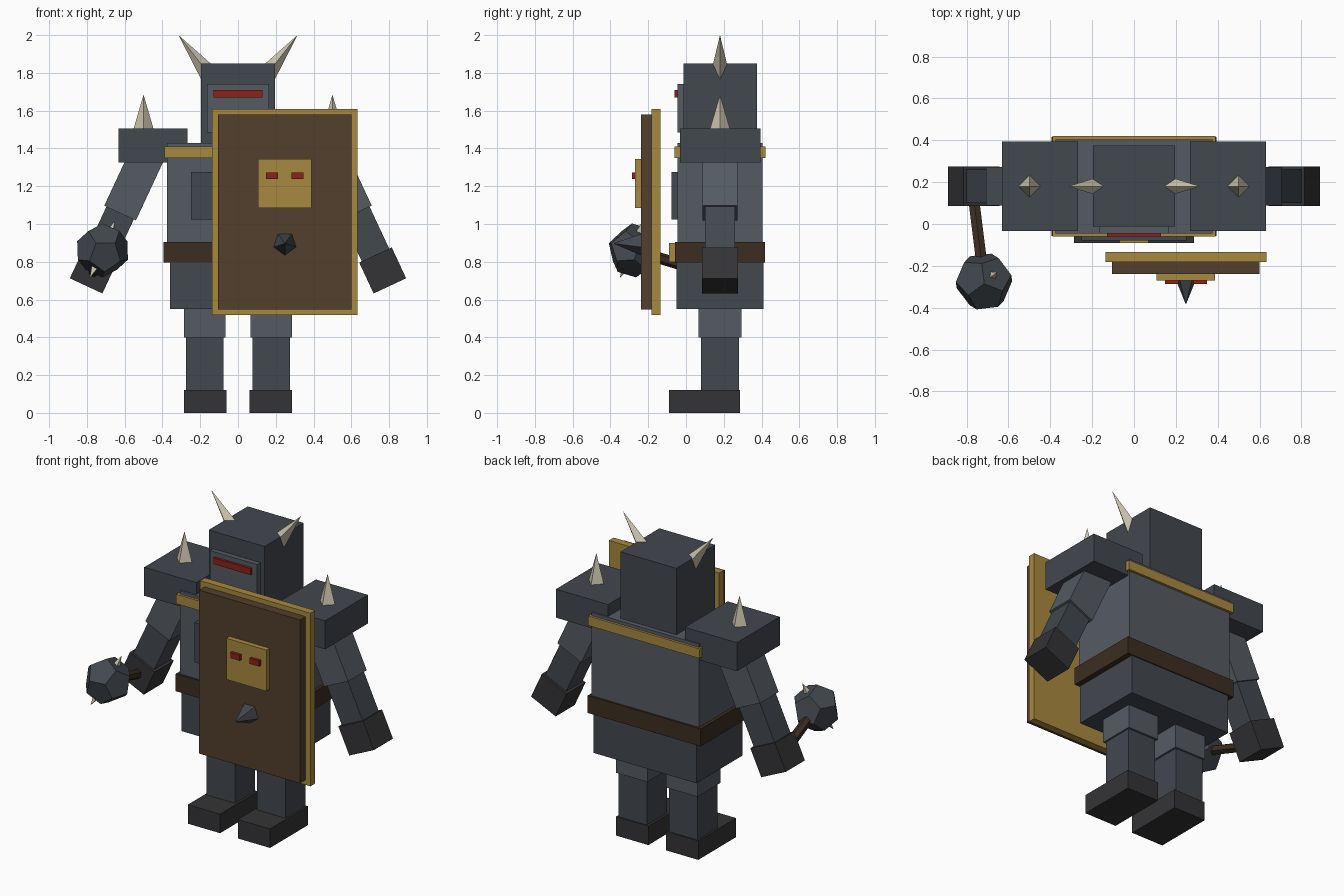
import bpy, bmesh
from math import radians, pi, sin, cos
from mathutils import Vector, Matrix

if "Cube" in bpy.data.objects:
    bpy.data.objects.remove(bpy.data.objects["Cube"])


def material(name, rgb):
    m = bpy.data.materials.new(name)
    m.diffuse_color = (*rgb, 1)
    m.use_nodes = True
    m.node_tree.nodes["Principled BSDF"].inputs["Base Color"].default_value = m.diffuse_color
    return m


PLATE = material("steel", (0.055, 0.065, 0.078))
LIGHT = material("light_steel", (0.09, 0.105, 0.125))
BLACK = material("dark_steel", (0.034, 0.034, 0.037))
GOLD = material("gold", (0.39, 0.25, 0.05))
WOOD = material("wood", (0.085, 0.05, 0.026))
LEATHER = material("leather", (0.045, 0.027, 0.015))
RED = material("red", (0.27, 0.015, 0.01))
BONE = material("bone", (0.6, 0.55, 0.42))


def finish(name, bm, mat, matrix=Matrix()):
    bmesh.ops.recalc_face_normals(bm, faces=bm.faces)
    me = bpy.data.meshes.new(name)
    bm.to_mesh(me)
    bm.free()
    me.materials.append(mat)
    ob = bpy.data.objects.new(name, me)
    ob.matrix_world = matrix
    bpy.context.collection.objects.link(ob)
    return ob


def block(name, mat, centre, size, tilt=0):
    bm = bmesh.new()
    bmesh.ops.create_cube(bm, size=1)
    bmesh.ops.scale(bm, vec=size, verts=bm.verts)
    finish(name, bm, mat, Matrix.Translation(centre) @ Matrix.Rotation(tilt, 4, 'Y'))


def box(name, mat, x, y, z):
    """Block given by its (min, max) range on each axis."""
    block(name, mat, [(a + b) / 2 for a, b in (x, y, z)], [b - a for a, b in (x, y, z)])


def cone(name, mat, base, tip, r1, r2=0, sides=4, roll=0):
    base, axis = Vector(base), Vector(tip) - Vector(base)
    bm = bmesh.new()
    bmesh.ops.create_cone(bm, cap_ends=True, segments=sides, radius1=r1, radius2=r2, depth=axis.length)
    bmesh.ops.remove_doubles(bm, verts=bm.verts, dist=1e-5)
    rot = axis.to_track_quat('Z', 'Y').to_matrix().to_4x4()
    finish(name, bm, mat, Matrix.Translation(base + axis / 2) @ rot @ Matrix.Rotation(roll, 4, 'Z'))


# Trunk
box("torso", LIGHT, (-.375, .375), (-.045, .405), (.88, 1.43))
box("collar_trim", GOLD, (-.39, .39), (-.06, .42), (1.35, 1.41))
box("chest_plate", PLATE, (-.25, .25), (-.078, -.03), (1.025, 1.275))
box("belt", LEATHER, (-.395, .395), (-.057, .417), (.795, .905))
box("belt_buckle", GOLD, (-.07, .07), (-.09, -.05), (.80, .90))
box("hips", PLATE, (-.36, .36), (-.05, .41), (.55, .82))

# Head
box("helmet", PLATE, (-.195, .195), (-.013, .375), (1.42, 1.85))
box("face_plate", LIGHT, (-.165, .165), (-.045, 0), (1.485, 1.74))
box("visor_slit", RED, (-.13, .13), (-.06, -.03), (1.67, 1.71))

# Limbs, shoulder armour and horns on both sides
YC = .18
for s, side in ((-1, "right"), (1, "left")):
    def span(a, b):
        return tuple(sorted((s * a, s * b)))

    cone(f"{side}_horn", BONE, (s * .144, YC, 1.78), (s * .315, YC, 2.0), .053)
    box(f"{side}_shoulder_plate", PLATE, span(.268, .632), (-.033, .395), (1.325, 1.505))
    cone(f"{side}_shoulder_spike", BONE, (s * .5, YC, 1.50), (s * .5, YC, 1.685), .054)

    # Arm pieces share one tilted line through the hand
    tilt = radians(25)

    def along(d):
        return (s * (.766 - d * sin(tilt)), YC, .754 + d * cos(tilt))

    for part, mat, lo, hi, w in (("upper_arm", LIGHT, .335, .72, .185),
                                 ("forearm", PLATE, .05, .42, .16),
                                 ("hand", BLACK, -.09, .09, .19)):
        block(f"{side}_{part}", mat, along((lo + hi) / 2), (w, w, hi - lo), -s * tilt)

    box(f"{side}_thigh", LIGHT, span(.065, .285), (.065, .293), (.40, .58))
    box(f"{side}_shin", PLATE, span(.077, .275), (.08, .28), (.10, .42))
    box(f"{side}_foot", BLACK, span(.062, .287), (-.09, .287), (0, .12))

# Shield
box("shield_rim", GOLD, (-.137, .633), (-.182, -.135), (.517, 1.61))
box("shield_board", WOOD, (-.105, .60), (-.238, -.18), (.548, 1.58))
box("shield_mask", GOLD, (.107, .388), (-.27, -.23), (1.085, 1.345))
for i, x in enumerate((.18, .315)):
    box(f"shield_mask_eye_{i}", RED, (x - .033, x + .033), (-.287, -.26), (1.237, 1.273))
cone("shield_spike", PLATE, (.248, -.235, .897), (.248, -.385, .897), .064, sides=5, roll=pi)

# Mace: handle, twelve-sided head, small spikes
GRIP, HEAD = Vector((-.775, .19, .72)), Vector((-.717, -.275, .86))
cone("mace_handle", LEATHER, GRIP, HEAD, .03, .03, sides=6)
bm = bmesh.new()
phi = (1 + 5 ** .5) / 2
signs = (-1, 1)
points = [(a, b, c) for a in signs for b in signs for c in signs]
for a in signs:
    for b in signs:
        p = (0, a / phi, b * phi)
        points += [p[i:] + p[:i] for i in range(3)]
for p in points:
    bm.verts.new(Vector(p).normalized() * .143)
bmesh.ops.convex_hull(bm, input=bm.verts)
bmesh.ops.dissolve_limit(bm, angle_limit=radians(5), verts=bm.verts, edges=bm.edges)
turn = (HEAD - GRIP).to_track_quat('Y', 'Z').to_matrix().to_4x4()
finish("mace_head", bm, PLATE, Matrix.Translation(HEAD) @ turn)
for i, d in enumerate(((.065, .045, .155), (-.068, -.075, -.145))):
    d = Vector(d)
    cone(f"mace_spike_{i}", BONE, HEAD + d * .55, HEAD + d, .028)
